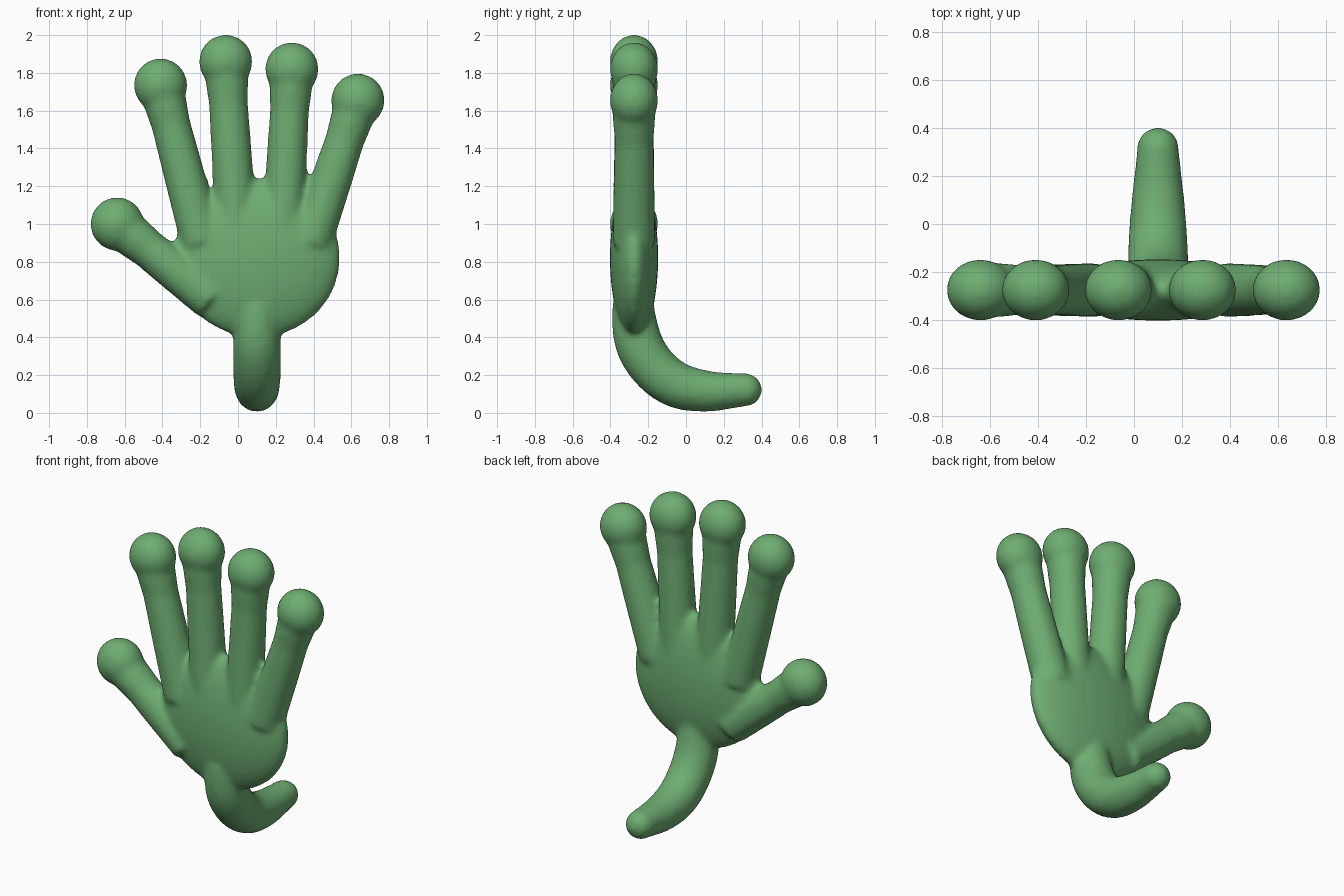
import bpy
from mathutils import Vector

cube = bpy.data.objects.get("Cube")
if cube:
    bpy.data.objects.remove(cube, do_unlink=True)

DEPTH = -0.275  # y of the plane the palm and fingers lie in
parts = []


def ball(center, size):
    bpy.ops.mesh.primitive_uv_sphere_add(segments=32, ring_count=20, location=center)
    ob = bpy.context.object
    ob.scale = size
    bpy.ops.object.transform_apply(location=True, rotation=True, scale=True)
    parts.append(ob)


def tube(name, points, radii, kind="POLY"):
    curve = bpy.data.curves.new(name, "CURVE")
    curve.dimensions = "3D"
    curve.bevel_depth = 1.0
    curve.bevel_resolution = 6
    curve.use_fill_caps = True
    spline = curve.splines.new(kind)
    spline.points.add(len(points) - 1)
    for p, co, r in zip(spline.points, points, radii):
        p.co = (*co, 1)
        p.radius = r
    if kind == "NURBS":
        spline.order_u = 3
        spline.use_endpoint_u = True
        spline.resolution_u = 10
    ob = bpy.data.objects.new(name, curve)
    bpy.context.collection.objects.link(ob)
    bpy.ops.object.select_all(action="DESELECT")
    ob.select_set(True)
    bpy.context.view_layer.objects.active = ob
    bpy.ops.object.convert(target="MESH")
    parts.append(bpy.context.object)


def finger(name, base, tip):
    a = Vector((base[0], DEPTH, base[1]))
    b = Vector((tip[0], DEPTH, tip[1]))
    way = (b - a).normalized()
    tube(name, [a, a.lerp(b, 0.5), b - way * 0.22, b - way * 0.13, b],
         [0.114, 0.108, 0.104, 0.112, 0.118])
    ball(b, (0.142, 0.128, 0.142))


# Four fingers and the thumb, each ending in a round pad
finger("index_finger", (-0.19, 0.90), (-0.41, 1.735))
finger("middle_finger", (0.00, 0.85), (-0.065, 1.86))
finger("ring_finger", (0.23, 0.85), (0.285, 1.82))
finger("little_finger", (0.385, 0.90), (0.635, 1.655))
finger("thumb", (-0.14, 0.60), (-0.64, 1.0))

# Flattened palm
ball((0.1, DEPTH, 0.82), (0.443, 0.128, 0.422))

# Wrist that bends back into a tapering tail
tail = [(-0.28, 0.58), (-0.275, 0.42), (-0.20, 0.26), (-0.06, 0.14),
        (0.12, 0.11), (0.24, 0.118), (0.315, 0.122)]
tube("wrist", [(0.1, y, z) for y, z in tail],
     [0.11, 0.128, 0.128, 0.125, 0.11, 0.095, 0.088], "NURBS")
ball((0.1, 0.315, 0.122), (0.088, 0.088, 0.088))

# Fuse everything into one soft skin
bpy.ops.object.select_all(action="DESELECT")
for ob in parts:
    ob.select_set(True)
hand = parts[0]
bpy.context.view_layer.objects.active = hand
bpy.ops.object.join()
hand.name = hand.data.name = "hand"
fuse = hand.modifiers.new("fuse", "REMESH")
fuse.mode = "VOXEL"
fuse.voxel_size = 0.016
soften = hand.modifiers.new("soften", "SMOOTH")
soften.factor = 0.5
soften.iterations = 10
bpy.ops.object.convert(target="MESH")
hand = bpy.context.object
bpy.ops.object.shade_smooth()

# Single green skin colour
green = bpy.data.materials.new("green_skin")
green.use_nodes = True
color = (0.156, 0.42, 0.168, 1)
green.diffuse_color = color
green.node_tree.nodes["Principled BSDF"].inputs["Base Color"].default_value = color
hand.data.materials.clear()
hand.data.materials.append(green)
